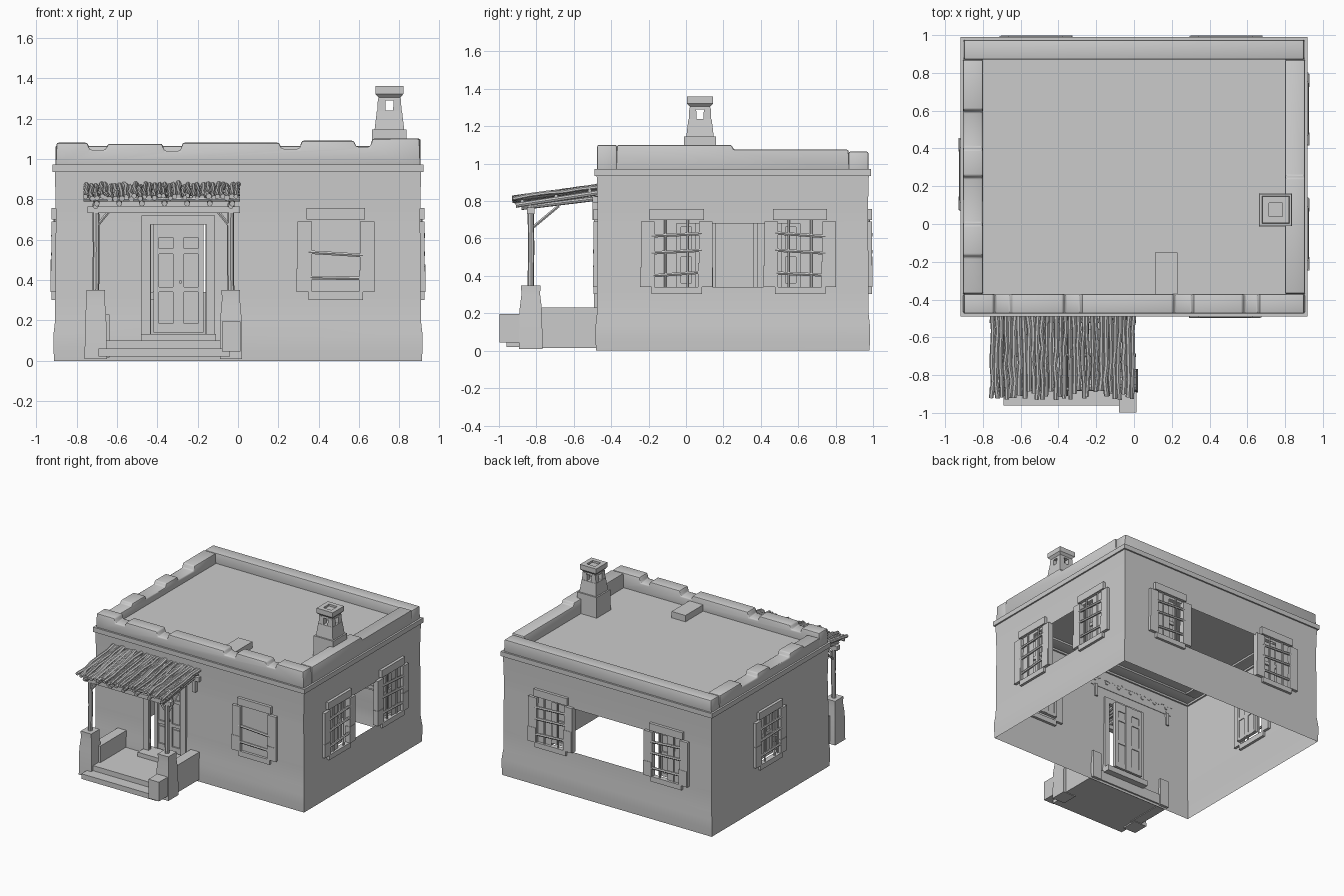
import bpy, bmesh, math, random
from mathutils import Matrix, Vector

if "Cube" in bpy.data.objects:
    bpy.data.objects.remove(bpy.data.objects["Cube"])

random.seed(4)
CY, HX, HY = 0.25, 0.905, 0.725          # house centre in y, half width, half depth


def side(i):
    """Frame of wall i (front, right, back, left): local x runs along it, -y points out."""
    return Matrix.Translation((0, CY, 0)) @ Matrix.Rotation(i * math.pi / 2, 4, 'Z')


def half(i):
    """(half length, distance from centre) of wall i."""
    return (HX, HY) if i % 2 == 0 else (HY, HX)


def finish(bm, name, m=None):
    if m:
        bm.transform(m)
    me = bpy.data.meshes.new(name)
    bm.to_mesh(me)
    bm.free()
    ob = bpy.data.objects.new(name, me)
    bpy.context.collection.objects.link(ob)
    return ob


def bevel(bm, faces, w, seg=2):
    if w:
        edges = {e for f in faces for e in f.edges if e.calc_face_angle(0) > 0.3}
        bmesh.ops.bevel(bm, geom=list(edges), offset=w, segments=seg, affect='EDGES', profile=0.5)


def loft(bm, cx, cy, rings, bev=0.0):
    """Stack of rectangles (half x, half y, z), capped."""
    rows = [[bm.verts.new((cx + sx * hx, cy + sy * hy, z))
             for sx, sy in ((-1, -1), (1, -1), (1, 1), (-1, 1))] for hx, hy, z in rings]
    fs = [bm.faces.new(rows[0][::-1]), bm.faces.new(rows[-1])]
    for a, b in zip(rows, rows[1:]):
        fs += [bm.faces.new((a[k], a[(k + 1) % 4], b[(k + 1) % 4], b[k])) for k in range(4)]
    bevel(bm, fs, bev)


def box(bm, x0, x1, y0, y1, z0, z1, bev=0.0):
    hx, hy = (x1 - x0) / 2, (y1 - y0) / 2
    loft(bm, (x0 + x1) / 2, (y0 + y1) / 2, [(hx, hy, z0), (hx, hy, z1)], bev)


def prism(bm, pts, y0, y1, bev=0.0):
    """Outline in (x, z), extruded along y."""
    a = [bm.verts.new((x, y0, z)) for x, z in pts]
    b = [bm.verts.new((x, y1, z)) for x, z in pts]
    n = len(pts)
    fs = [bm.faces.new(a), bm.faces.new(b[::-1])]
    fs += [bm.faces.new((a[k], b[k], b[(k + 1) % n], a[(k + 1) % n])) for k in range(n)]
    bmesh.ops.recalc_face_normals(bm, faces=fs)
    bevel(bm, fs, bev)


def tube(bm, pts, r, n=8):
    pts = [Vector(p) for p in pts]
    q = (pts[-1] - pts[0]).to_track_quat('Z', 'Y')
    rows = [[bm.verts.new(p + q @ Vector((r * math.cos(t), r * math.sin(t), 0)))
             for t in (k * math.tau / n for k in range(n))] for p in pts]
    bm.faces.new(rows[0][::-1])
    bm.faces.new(rows[-1])
    for a, b in zip(rows, rows[1:]):
        for k in range(n):
            bm.faces.new((a[k], a[(k + 1) % n], b[(k + 1) % n], b[k]))


# Walls: single skins with a slightly flared foot and rectangular openings (u0, u1, z0, z1)
FOOT = {0: .006, .06: .009, .13: .009, .2: .001, .34: 0, .5: 0, .68: -.003, .72: -.003, .85: 0, .96: .003}
HOLES = [(-.43, -.16, .13, .68), (-.30, .36, .34, .68), (-.485, .52, .34, .68), (-.11, .09, .34, .68)]
for i, name in enumerate(('front_wall', 'right_wall', 'back_wall', 'left_wall')):
    L, D = half(i)
    h = HOLES[i]
    bm = bmesh.new()
    us, zs = [-L, h[0], h[1], L], sorted(FOOT)
    grid = [[bm.verts.new((u + (FOOT[z] * u / L if abs(u) == L else 0), -D - FOOT[z], z)) for u in us] for z in zs]
    for r in range(len(zs) - 1):
        for c in range(3):
            if not (c == 1 and zs[r] >= h[2] - .001 and zs[r + 1] <= h[3] + .001):
                bm.faces.new((grid[r][c], grid[r][c + 1], grid[r + 1][c + 1], grid[r + 1][c]))
    finish(bm, name, side(i))

# Parapets: stepped outlines, (end of step, height)
STEPS = [
    [(-.74, 1.08), (-.65, 1.045), (-.37, 1.075), (-.28, 1.04), (.21, 1.08), (.31, 1.05), (.58, 1.09), (.66, 1.06), (HX, 1.10)],
    [(.0, 1.10), (HY, 1.075)],
    [(HX, 1.065)],
    [(-.35, 1.065), (-.15, 1.03), (0, 1.06), (.25, 1.035), (.42, 1.065), (HY, 1.045)]]
for i, steps in enumerate(STEPS):
    L, D = half(i)
    e = L if i % 2 == 0 else L - .1
    bm = bmesh.new()
    top, u = [], -e
    for end, z in steps:
        end = min(end, e)
        top += [(u + .006, z), (end - .006, z)]
        u = end
    prism(bm, [(-e, .95)] + top + [(e, .95)], -D, -D + .105, .009)
    finish(bm, 'parapet', side(i))
    # Moulding under the parapet
    bm = bmesh.new()
    box(bm, -L - .014, L + .014, -D - .014, -D + .01, .935, .972, .009)
    finish(bm, 'cornice', side(i))

# Flat roof and the small box on it
bm = bmesh.new()
box(bm, -.82, .82, -.39, .90, .965, .985)
finish(bm, 'roof')
bm = bmesh.new()
box(bm, .11, .23, -.40, -.15, .98, 1.035, .008)
finish(bm, 'roof_vent')

# Chimney: base, tapered shaft, four legs around the smoke holes, flared cap with a recess
bm = bmesh.new()
cx, cy = .75, .075
loft(bm, cx, cy, [(.088, .088, .97), (.085, .085, 1.145)], .01)
loft(bm, cx, cy, [(.074, .074, 1.14), (.062, .062, 1.24)])
for sx in (-1, 1):
    for sy in (-1, 1):
        loft(bm, cx + sx * .039, cy + sy * .039, [(.021, .021, 1.235), (.018, .018, 1.30)])
loft(bm, cx, cy, [(.056, .056, 1.29), (.054, .054, 1.305), (.07, .07, 1.322), (.07, .07, 1.345)])
for s in (-1, 1):
    box(bm, cx - .07, cx + .07, cy + s * .053 - .017, cy + s * .053 + .017, 1.34, 1.36)
    box(bm, cx + s * .053 - .017, cx + s * .053 + .017, cy - .036, cy + .036, 1.34, 1.36)
finish(bm, 'chimney')

# Windows: rough plaster surround, iron bars, recessed two-leaf sash
def window(i, u):
    D = half(i)[1]
    bm = bmesh.new()
    y0, y1 = -D - .02, -D + .02
    box(bm, u - .145, u + .145, y0, y1, .70, .757, .012)
    box(bm, u - .135, u + .135, y0, y1, .302, .342, .012)
    for s in (-1, 1):
        c = u + s * .155
        box(bm, c - .036, c + .036, y0, y1, .34, .69, .012)
        box(bm, c - .04, c + .03, y0 - .003, y1, .34, .34 + random.uniform(.1, .17), .012)
    finish(bm, 'window_surround', side(i))
    bm = bmesh.new()
    for z in (.41, .53, .62):
        if i == 0 and z > .6:
            continue
        t = random.uniform(-.012, .012)
        tube(bm, [(u - .135, -D - .012, z - t), (u + .135, -D - .012, z + t)], .01, 6)
    if i:
        for x in (-.06, .06):
            tube(bm, [(u + x, -D - .004, .34), (u + x, -D - .004, .70)], .007, 6)
    finish(bm, 'window_bars', side(i))
    bm = bmesh.new()
    y = -D + .045
    box(bm, u - .1, u + .1, y + .008, y + .014, .34, .68)
    for x in (-.09, -.011, .011, .09):
        box(bm, u + x - .011, u + x + .011, y - .008, y + .022, .34, .69)
    for z in (.35, .515, .675):
        box(bm, u - .1, u + .1, y - .005, y + .02, z - .013, z + .013)
    finish(bm, 'window_sash', side(i))


for i, u in ((0, .485), (1, -.30), (1, .36), (2, -.485), (2, .52), (3, -.01)):
    window(i, u)

# Door: frame on the wall, two recessed leaves with panes
bm = bmesh.new()
for x in (-.455, -.135):
    box(bm, x - .022, x + .022, -.492, -.46, .13, .72, .004)
box(bm, -.477, -.113, -.49, -.46, .676, .72, .004)
finish(bm, 'door_frame')
bm = bmesh.new()
for c in (-.357, -.233):
    box(bm, c - .06, c + .06, -.425, -.418, .14, .675)
    for s in (-1, 1):
        box(bm, c + s * .048 - .014, c + s * .048 + .014, -.44, -.41, .14, .675)
    for z0, z1 in ((.14, .185), (.34, .365), (.53, .555), (.61, .675)):
        box(bm, c - .05, c + .05, -.437, -.412, z0, z1)
    box(bm, c - .025, c + .025, -.432, -.42, .21, .32, .004)
finish(bm, 'door_leaves')
bm = bmesh.new()
tube(bm, [(-.285, -.44, .39), (-.285, -.462, .39)], .008)
finish(bm, 'door_handle')

# Porch: steps, low side walls, corner block
bm = bmesh.new()
box(bm, -.69, -.04, -.96, -.47, .02, .06, .006)
box(bm, -.685, -.05, -.87, -.47, .05, .10, .006)
box(bm, -.48, -.11, -.56, -.42, .09, .133, .006)
finish(bm, 'porch_steps')
bm = bmesh.new()
for x in (-.675, -.04):
    box(bm, x - .038, x + .038, -.80, -.46, .015, .23, .012)
box(bm, -.08, .012, -.998, -.87, .045, .195, .015)
finish(bm, 'porch_side_walls')

# Porch pedestals, posts and braces
PX = (-.705, -.035)
bm = bmesh.new()
for x in PX:
    loft(bm, x, -.83, [(.055, .063, .01), (.052, .06, .22), (.045, .05, .30), (.046, .052, .35)], .01)
finish(bm, 'porch_pedestals')
bm = bmesh.new()
for k, x in enumerate(PX):
    s = 1 - 2 * k
    tube(bm, [(x, -.83, .33), (x + .003 * s, -.828, .55), (x, -.83, .78)], .017)
    tube(bm, [(x, -.83, .66), (x + .065 * s, -.83, .74)], .009, 6)
    tube(bm, [(x, -.83, .65), (x, -.68, .775)], .009, 6)
    tube(bm, [(x, -.88, .765), (x, -.47, .815)], .013)
    box(bm, x - .013, x + .013, -.50, -.46, .70, .80)
box(bm, -.745, .01, -.85, -.81, .732, .765, .006)
box(bm, -.745, .01, -.50, -.47, .79, .825, .006)
finish(bm, 'porch_frame')

# Porch rafters and cane roof
bm = bmesh.new()
for k in range(7):
    x = -.70 + k * .112
    tube(bm, [(x, -.91, .778), (x, -.47, .845)], .014)
for t in (.1, .5, .9):
    y, z = -.92 + .45 * t, .792 + .07 * t
    tube(bm, [(-.765, y, z), (.01, y, z)], .01)
finish(bm, 'porch_rafters')
bm = bmesh.new()
N = 32
for k in range(N):
    x = -.75 + k * .745 / (N - 1)
    y0 = -.90 + random.uniform(-.03, .02)
    lift = random.uniform(-.006, .008)
    pts = []
    for j in range(6):
        t = j / 5
        pts.append((x + random.uniform(-.007, .007), y0 + (-.475 - y0) * t,
                    .808 + .062 * t + lift + random.uniform(-.004, .004)))
    tube(bm, pts, random.uniform(.011, .015), 7)
finish(bm, 'cane_roof')

# Smooth shading with sharp edges kept
for ob in bpy.context.scene.objects:
    ob.select_set(True)
    bpy.context.view_layer.objects.active = ob
bpy.ops.object.shade_smooth_by_angle(angle=math.radians(35))
